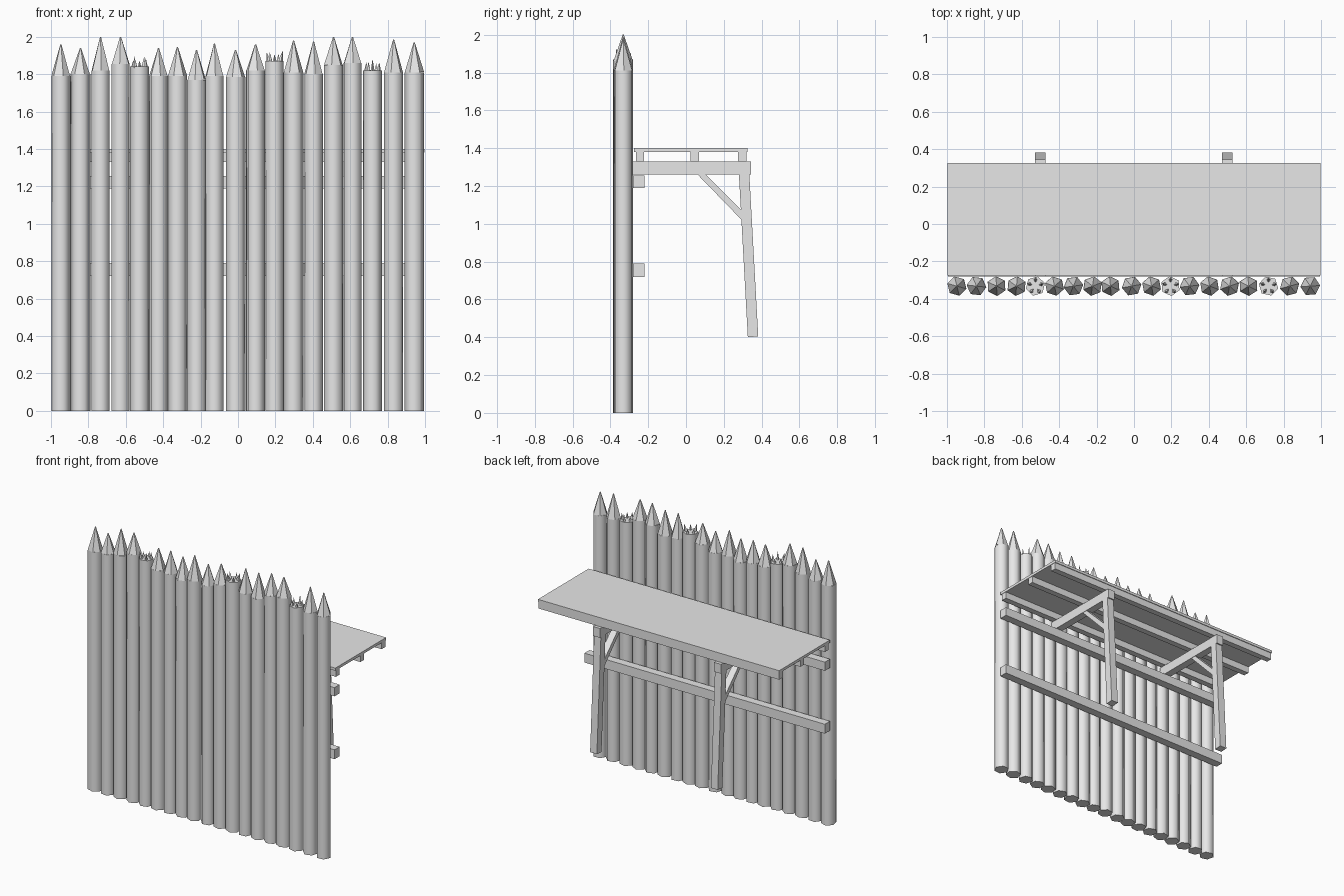
import bpy, bmesh, math, random
from mathutils import Matrix, Vector

cube = bpy.data.objects.get("Cube")
if cube:
    bpy.data.objects.remove(cube, do_unlink=True)
random.seed(4)

wood = bpy.data.materials.new("grey wood")
wood.use_nodes = True
GREY = (0.8, 0.8, 0.8, 1)
wood.diffuse_color = GREY
wood.node_tree.nodes["Principled BSDF"].inputs["Base Color"].default_value = GREY


def finish(name, bm, smooth=False):
    bmesh.ops.recalc_face_normals(bm, faces=bm.faces)
    mesh = bpy.data.meshes.new(name)
    bm.to_mesh(mesh)
    bm.free()
    mesh.materials.append(wood)
    obj = bpy.data.objects.new(name, mesh)
    bpy.context.collection.objects.link(obj)
    if smooth:
        bpy.ops.object.select_all(action="DESELECT")
        obj.select_set(True)
        bpy.context.view_layer.objects.active = obj
        bpy.ops.object.shade_smooth_by_angle(angle=math.radians(65))
    return obj


def extrude_profile(name, profile, x, width):
    """Side profile of (y, z) points, extruded across x."""
    bm = bmesh.new()
    face = bm.faces.new([bm.verts.new((x - width / 2, y, z)) for y, z in profile])
    out = bmesh.ops.extrude_face_region(bm, geom=[face])
    moved = [v for v in out["geom"] if isinstance(v, bmesh.types.BMVert)]
    bmesh.ops.translate(bm, verts=moved, vec=(width, 0, 0))
    return finish(name, bm)


def beam(name, y0, y1, z0, z1, x=0, width=1.99):
    return extrude_profile(name, [(y0, z0), (y1, z0), (y1, z1), (y0, z1)], x, width)


def cone(bm, r1, r2, depth, matrix, sides=6):
    bmesh.ops.create_cone(bm, cap_ends=True, segments=sides, radius1=r1, radius2=r2,
                          depth=depth, matrix=matrix @ Matrix.Translation((0, 0, depth / 2)))


# Palisade: x, shoulder height, tip height (None means snapped off)
LOGS = [(-.947, 1.79, 1.96), (-.842, 1.80, 1.94), (-.735, 1.82, 2.0), (-.628, 1.855, 2.0),
        (-.527, 1.84, None), (-.425, 1.79, 1.94), (-.324, 1.79, 1.945), (-.222, 1.77, 1.93),
        (-.126, 1.79, 1.965), (-.013, 1.785, 1.93), (.094, 1.82, 1.96), (.195, 1.87, None),
        (.297, 1.81, 1.98), (.404, 1.80, 1.975), (.511, 1.85, 2.0), (.612, 1.86, 2.0),
        (.719, 1.82, None), (.832, 1.81, 1.985), (.942, 1.81, 1.97)]
LOG_Y, LOG_R = -0.332, 0.053

for i, (x, top, tip) in enumerate(LOGS, 1):
    turn = Matrix.Rotation(random.uniform(0, math.pi / 3), 4, "Z")
    bm = bmesh.new()
    cone(bm, LOG_R, LOG_R, top, Matrix.Translation((x, LOG_Y, 0)) @ turn)
    finish(f"log_{i}", bm, smooth=True)

    bm = bmesh.new()
    base = Matrix.Translation((x, LOG_Y, top))
    if tip:
        # Sharpened point, its shoulder cut slightly askew
        cone(bm, LOG_R, 0.003, tip - top, base @ turn)
        slope = random.uniform(-0.12, 0.12)
        for v in bm.verts:
            if v.co.z < top + 0.01:
                v.co.z += (v.co.x - x) * slope - 0.003
        finish(f"point_{i}", bm)
    else:
        # Splinters standing around the snapped rim
        for k in range(5):
            spin = Matrix.Rotation(k * math.tau / 5 + 0.3, 4, "Z")
            place = base @ spin @ Matrix.Translation((0.033, 0, -0.003))
            place = place @ Matrix.Rotation(random.uniform(0, 0.25), 4, "Y")
            place = place @ Matrix.Diagonal(Vector((1.1, 0.8, 1, 1)))
            cone(bm, 0.013, 0, random.uniform(0.03, 0.065), place, sides=4)
        finish(f"splinters_{i}", bm)

# Rails tying the logs together
beam("lower_rail", -0.28, -0.22, 0.72, 0.79)
beam("upper_rail", -0.28, -0.22, 1.19, 1.255)

# Walkway deck and the joists under it
beam("deck", -0.275, 0.325, 1.38, 1.40, width=1.996)
for name, y in (("inner", -0.243), ("middle", 0.047), ("outer", 0.298)):
    beam(f"{name}_joist", y - 0.022, y + 0.022, 1.33, 1.38)

# Support frames: cross beam, leaning post and diagonal brace
for side, x in (("right", -0.502), ("left", 0.498)):
    beam(f"{side}_cross_beam", -0.28, 0.345, 1.26, 1.33, x, 0.056)
    extrude_profile(f"{side}_post",
                    [(0.28, 1.26), (0.335, 1.26), (0.382, 0.405), (0.327, 0.40)], x, 0.056)
    extrude_profile(f"{side}_brace",
                    [(0.062, 1.26), (0.104, 1.26), (0.295, 1.07), (0.295, 1.02)], x, 0.05)
